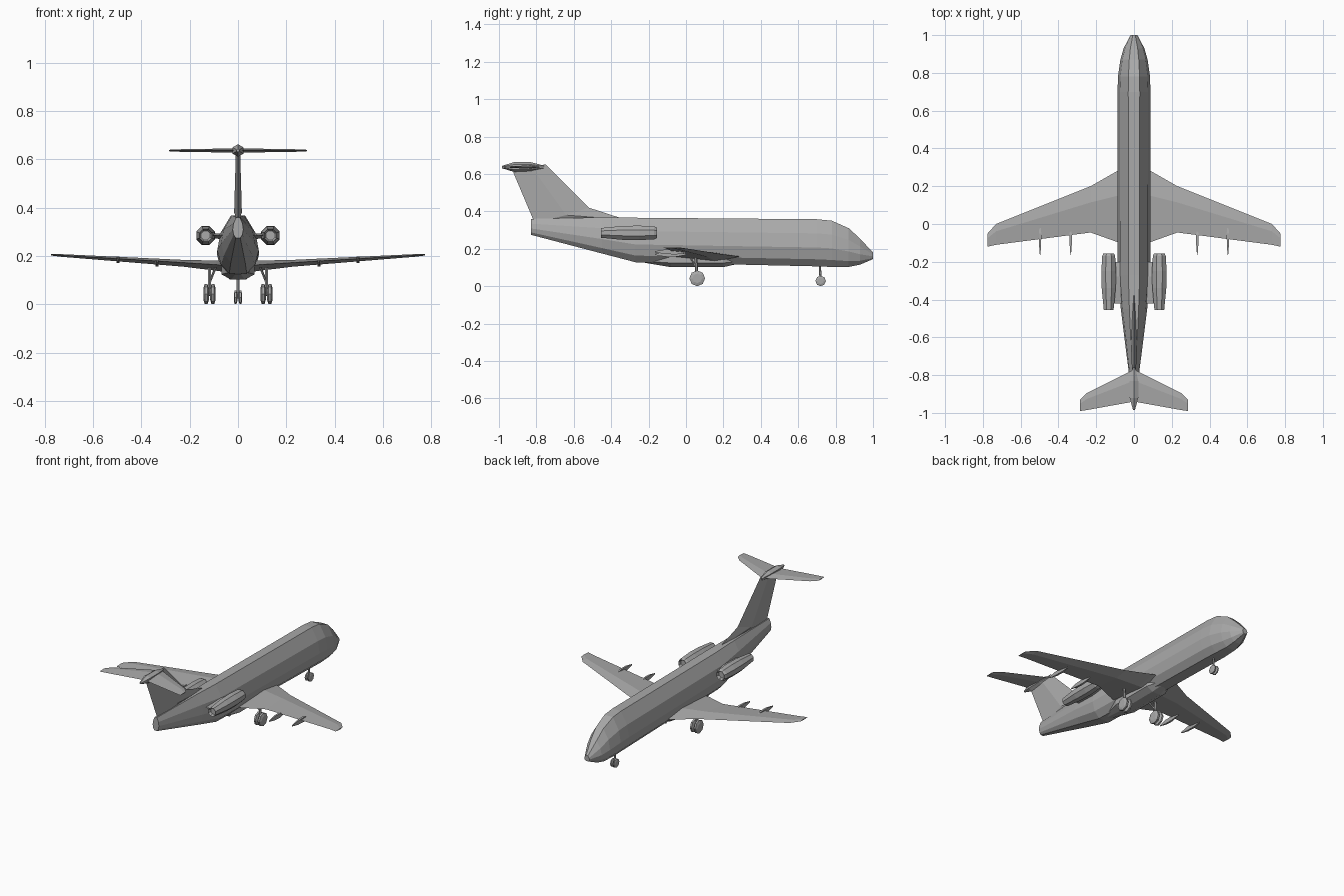
import bpy, bmesh, math
from mathutils import Vector, Matrix

if "Cube" in bpy.data.objects:
    bpy.data.objects.remove(bpy.data.objects["Cube"], do_unlink=True)

grey = bpy.data.materials.new("plain grey")
grey.use_nodes = True
COLOR = (0.4, 0.4, 0.4, 1)
grey.diffuse_color = COLOR
grey.node_tree.nodes["Principled BSDF"].inputs["Base Color"].default_value = COLOR


def finish(name, bm):
    bmesh.ops.recalc_face_normals(bm, faces=bm.faces)
    mesh = bpy.data.meshes.new(name)
    bm.to_mesh(mesh)
    bm.free()
    mesh.materials.append(grey)
    obj = bpy.data.objects.new(name, mesh)
    bpy.context.collection.objects.link(obj)
    return obj


def loft(name, rings):
    """Skin a row of equal-length rings and cap both ends."""
    bm = bmesh.new()
    loops = [[bm.verts.new(p) for p in ring] for ring in rings]
    n = len(loops[0])
    for a, b in zip(loops, loops[1:]):
        for i in range(n):
            j = (i + 1) % n
            bm.faces.new((a[i], a[j], b[j], b[i]))
    bm.faces.new(loops[0])
    bm.faces.new(loops[-1])
    return finish(name, bm)


def spindle(name, x, z, stations, sides=6, tall=1.0):
    """Faceted body along y from (y, radius) stations."""
    rings = []
    for y, r in stations:
        angles = [2 * math.pi * (i + 0.5) / sides for i in range(sides)]
        rings.append([(x + r * math.cos(a), y, z + tall * r * math.sin(a)) for a in angles])
    return loft(name, rings)


def surface(name, side, stations):
    """Flying surface from (x, leading y, trailing y, z, thickness) stations."""
    rings = []
    for x, lead, trail, z, t in stations:
        mid = lead + (trail - lead) * 0.35
        rings.append([(side * x, lead, z), (side * x, mid, z + t / 2),
                      (side * x, trail, z + t * 0.1), (side * x, mid, z - t / 2)])
    return loft(name, rings)


def rod(name, a, b, r, sides=6):
    a, b = Vector(a), Vector(b)
    bm = bmesh.new()
    turn = (b - a).to_track_quat('Z', 'Y').to_matrix().to_4x4()
    bmesh.ops.create_cone(bm, cap_ends=True, segments=sides, radius1=r, radius2=r,
                          depth=(b - a).length, matrix=Matrix.Translation((a + b) / 2) @ turn)
    return finish(name, bm)


def wheel(name, x, y, r, width):
    """Octagonal tyre with bevelled shoulders."""
    rings = []
    for dx, k in ((-0.5, 0.6), (-0.25, 1), (0.25, 1), (0.5, 0.6)):
        rings.append([(x + dx * width, y + k * r * math.cos(i * math.pi / 4),
                       r + k * r * math.sin(i * math.pi / 4)) for i in range(8)])
    return loft(name, rings)


# Fuselage: y, half width, bottom, top
half = [(0.42, 0), (0.82, 0.15), (1, 0.4), (0.85, 0.7), (0.35, 1)]
section = half + [(-u, v) for u, v in reversed(half)]
body = [(1.0, 0.018, 0.145, 0.18), (0.93, 0.055, 0.115, 0.255), (0.87, 0.072, 0.103, 0.31),
        (0.78, 0.085, 0.103, 0.35), (0.7, 0.087, 0.106, 0.358), (-0.27, 0.086, 0.128, 0.366),
        (-0.45, 0.07, 0.175, 0.368), (-0.83, 0.022, 0.275, 0.36)]
loft("fuselage", [[(hw * u, y, lo + (hi - lo) * v) for u, v in section]
                  for y, hw, lo, hi in body])

# Belly fairing under the wing root
spindle("belly_fairing", 0, 0.14, [(0.3, 0.03), (0.2, 0.075), (-0.08, 0.075), (-0.22, 0.03)],
        sides=8, tall=0.55)

# Tail fin with dorsal fillet: y, z outline, thinner toward the edges
fin = [(-0.32, 0.355), (-0.52, 0.42), (-0.75, 0.65), (-0.93, 0.64), (-0.92, 0.6), (-0.81, 0.34)]
bm = bmesh.new()
rim = [bm.verts.new((0, y, z)) for y, z in fin]
for s in (-1, 1):
    low = bm.verts.new((s * 0.016, -0.64, 0.38))
    high = bm.verts.new((s * 0.009, -0.82, 0.63))
    for tri in ((rim[0], rim[1], low), (rim[1], rim[2], high, low), (rim[2], rim[3], high),
                (rim[3], rim[4], high), (rim[4], rim[5], low, high), (rim[5], rim[0], low)):
        bm.faces.new(tri)
finish("tail_fin", bm)
spindle("tail_bullet", 0, 0.637, [(-0.76, 0.008), (-0.83, 0.026), (-0.92, 0.026), (-0.985, 0.006)])

for side, word in ((1, "left"), (-1, "right")):
    # Wing, with a kink near the root and a clipped tip
    surface(word + "_wing", side, [
        (0.0, 0.32, -0.11, 0.15, 0.05), (0.09, 0.28, -0.095, 0.16, 0.042),
        (0.23, 0.2, -0.045, 0.17, 0.028), (0.73, 0.0, -0.11, 0.202, 0.011),
        (0.775, -0.05, -0.12, 0.205, 0.006)])

    # Tailplane
    surface(word + "_tailplane", side, [
        (0.0, -0.77, -0.94, 0.637, 0.018), (0.25, -0.895, -0.985, 0.637, 0.01),
        (0.285, -0.93, -0.99, 0.637, 0.006)])

    # Flap track fairings
    for x, front, z in ((0.335, 0.0, 0.17), (0.497, 0.01, 0.184)):
        spindle(word + "_flap_fairing", side * x, z,
                [(front, 0.002), (front - 0.06, 0.009), (-0.11, 0.008), (-0.165, 0.002)],
                sides=4, tall=2.2)

    # Engine nacelle with intake recess and exhaust
    spindle(word + "_engine", side * 0.134, 0.285,
            [(-0.175, 0.024), (-0.155, 0.03), (-0.17, 0.037), (-0.25, 0.042),
             (-0.34, 0.04), (-0.455, 0.028), (-0.44, 0.02)], sides=8)
    surface(word + "_engine_pylon", side, [
        (0.05, -0.2, -0.42, 0.28, 0.025), (0.115, -0.2, -0.42, 0.285, 0.02)])

    # Main landing gear
    rod(word + "_main_strut", (side * 0.118, 0.06, 0.04), (side * 0.118, 0.05, 0.17), 0.008)
    rod(word + "_main_brace", (side * 0.118, 0.06, 0.09), (side * 0.09, 0.02, 0.16), 0.005)
    rod(word + "_main_axle", (side * 0.1, 0.06, 0.042), (side * 0.136, 0.06, 0.042), 0.007)
    for x in (0.104, 0.132):
        wheel(word + "_main_wheel", side * x, 0.06, 0.042, 0.022)

    # Nose wheels
    wheel(word + "_nose_wheel", side * 0.01, 0.72, 0.028, 0.014)

rod("nose_strut", (0, 0.72, 0.028), (0, 0.715, 0.125), 0.006)
rod("nose_axle", (-0.012, 0.72, 0.028), (0.012, 0.72, 0.028), 0.005)
